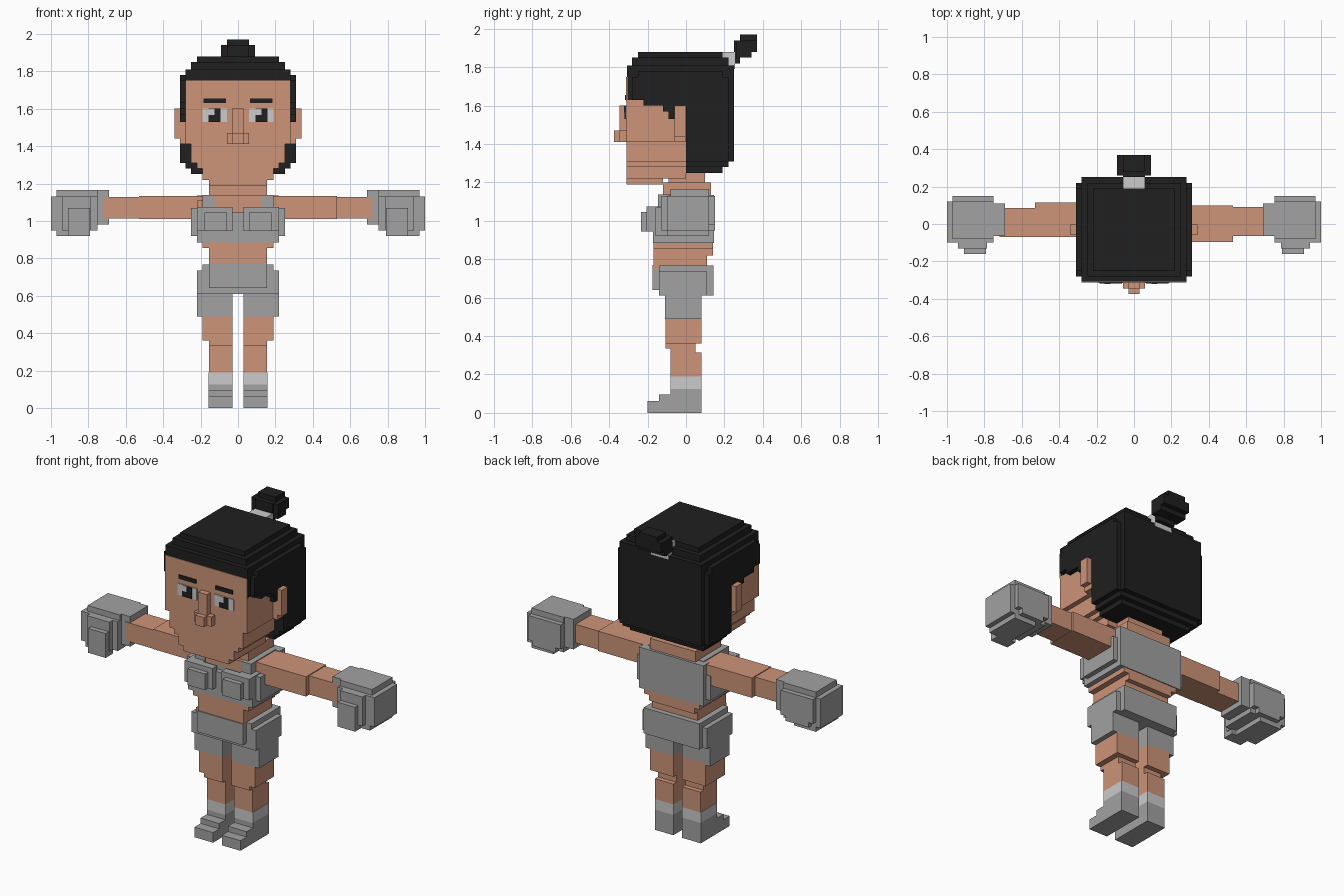
import bpy, bmesh


def material(name, rgb):
    m = bpy.data.materials.new(name)
    m.diffuse_color = (*rgb, 1)
    return m


SKIN = material("skin", (0.61, 0.295, 0.19))
BLACK = material("black_hair", (0.014, 0.014, 0.014))
GREY = material("grey_cloth", (0.36, 0.36, 0.36))
LIGHT = material("light_grey", (0.60, 0.60, 0.60))


def blocks(name, mat, boxes, sides=(1,)):
    """One object made of boxes (x0, x1, y0, y1, z0, z1), repeated for each side."""
    bm = bmesh.new()
    for s in sides:
        for x0, x1, y0, y1, z0, z1 in boxes:
            v = [bm.verts.new((s * x, y, z)) for z in (z0, z1)
                 for x, y in ((x0, y0), (x1, y0), (x1, y1), (x0, y1))]
            for f in ((3, 2, 1, 0), (4, 5, 6, 7), (0, 1, 5, 4),
                      (1, 2, 6, 5), (2, 3, 7, 6), (3, 0, 4, 7)):
                bm.faces.new([v[i] for i in f])
    bmesh.ops.recalc_face_normals(bm, faces=bm.faces)
    me = bpy.data.meshes.new(name)
    bm.to_mesh(me)
    bm.free()
    me.materials.append(mat)
    ob = bpy.data.objects.new(name, me)
    bpy.context.collection.objects.link(ob)


def layers(name, mat, rows):
    """Stacked centred boxes (half_width, y0, y1, z0, z1)."""
    blocks(name, mat, [(-w, w, *r) for w, *r in rows])


BOTH = (1, -1)

# Head: face, chin steps and forehead plate
layers("head", SKIN, [
    (0.155, -0.31, -0.12, 1.19, 1.22),
    (0.19, -0.31, 0.0, 1.22, 1.28),
    (0.22, -0.31, 0.0, 1.28, 1.31),
    (0.25, -0.31, 0.0, 1.31, 1.41),
    (0.28, -0.31, 0.0, 1.41, 1.63),
    (0.28, -0.312, -0.304, 1.62, 1.75)])
layers("nose", SKIN, [
    (0.03, -0.345, -0.30, 1.41, 1.60),
    (0.06, -0.345, -0.30, 1.41, 1.47),
    (0.03, -0.375, -0.34, 1.41, 1.47)])
blocks("ears", SKIN, [
    (0.27, 0.34, -0.06, -0.002, 1.44, 1.60),
    (0.27, 0.31, -0.06, -0.002, 1.41, 1.45)], BOTH)

# Hair: cap with stepped top, back volume and sideburns
layers("hair", BLACK, [
    (0.25, 0.0, 0.19, 1.25, 1.29),
    (0.28, 0.0, 0.22, 1.28, 1.32),
    (0.31, 0.0, 0.22, 1.31, 1.75),
    (0.28, 0.0, 0.25, 1.31, 1.81),
    (0.28, -0.308, 0.1, 1.63, 1.81),
    (0.31, -0.28, 0.1, 1.63, 1.75),
    (0.31, -0.25, 0.19, 1.74, 1.78),
    (0.25, -0.28, 0.22, 1.80, 1.85),
    (0.22, -0.25, 0.19, 1.84, 1.88)])
blocks("sideburns", BLACK, [
    (0.27, 0.31, -0.22, -0.12, 1.60, 1.64),
    (0.27, 0.31, -0.12, -0.09, 1.57, 1.64),
    (0.27, 0.31, -0.09, -0.06, 1.53, 1.64),
    (0.27, 0.31, -0.06, 0.01, 1.60, 1.64)], BOTH)
layers("hair_tie", LIGHT, [(0.06, 0.19, 0.255, 1.79, 1.88)])
layers("hair_bun", BLACK, [
    (0.06, 0.25, 0.28, 1.82, 1.94),
    (0.09, 0.26, 0.34, 1.85, 1.94),
    (0.09, 0.28, 0.37, 1.88, 1.94),
    (0.06, 0.28, 0.37, 1.88, 1.97)])

# Face details
blocks("eye_whites", LIGHT, [(0.06, 0.19, -0.316, -0.309, 1.53, 1.60)], BOTH)
blocks("pupils", BLACK, [(0.093, 0.157, -0.319, -0.313, 1.53, 1.60)], BOTH)
blocks("eye_glints", LIGHT, [(-0.157, -0.125, -0.322, -0.316, 1.565, 1.60),
                             (0.093, 0.125, -0.322, -0.316, 1.565, 1.60)])
blocks("eyebrows", BLACK, [(0.065, 0.185, -0.317, -0.309, 1.63, 1.655)], BOTH)

# Neck, chest and waist
layers("neck", SKIN, [
    (0.155, -0.12, 0.13, 1.12, 1.20),
    (0.125, -0.09, 0.10, 1.18, 1.26)])
layers("torso", SKIN, [
    (0.22, -0.08, 0.10, 0.98, 1.11),
    (0.125, -0.14, 0.10, 1.00, 1.135),
    (0.19, -0.168, 0.14, 0.855, 0.89),
    (0.155, -0.168, 0.14, 0.82, 0.86),
    (0.155, -0.168, 0.11, 0.75, 0.83)])

# Sports top with cups, straps and solid back
layers("top_band", GREY, [
    (0.22, -0.172, 0.142, 0.885, 1.045),
    (0.25, -0.14, 0.12, 0.92, 1.07),
    (0.22, 0.09, 0.145, 0.885, 1.135)])
blocks("top_cups", GREY, [
    (0.125, 0.22, -0.17, 0.0, 1.03, 1.075),
    (0.03, 0.22, -0.205, -0.16, 0.945, 1.075),
    (0.06, 0.18, -0.235, -0.20, 0.945, 1.045)], BOTH)
blocks("top_straps", GREY, [(0.125, 0.19, -0.145, 0.10, 1.05, 1.138)], BOTH)

# Arms
blocks("right_arm", SKIN, [
    (0.18, 0.53, -0.095, 0.10, 1.01, 1.132),
    (0.52, 0.72, -0.065, 0.09, 1.012, 1.127)])
blocks("left_arm", SKIN, [
    (-0.53, -0.18, -0.07, 0.115, 1.01, 1.132),
    (-0.72, -0.52, -0.07, 0.085, 1.012, 1.127)])

# Padded gloves with thumbs
blocks("gloves", GREY, [
    (0.69, 0.79, -0.065, 0.11, 0.98, 1.165),
    (0.75, 1.0, -0.10, 0.12, 0.95, 1.13),
    (0.75, 0.97, -0.10, 0.15, 0.98, 1.13),
    (0.75, 0.97, -0.08, 0.12, 0.98, 1.165),
    (0.785, 0.94, -0.13, 0.15, 0.95, 1.13),
    (0.82, 0.97, -0.10, 0.12, 0.92, 1.0),
    (0.79, 0.91, -0.16, -0.09, 0.92, 1.07)], BOTH)

# Shorts
layers("shorts", GREY, [
    (0.155, -0.175, 0.11, 0.64, 0.77),
    (0.19, -0.14, 0.142, 0.61, 0.768),
    (0.22, -0.14, 0.11, 0.61, 0.735)])
blocks("shorts_legs", GREY, [(0.03, 0.22, -0.11, 0.08, 0.49, 0.63)], BOTH)

# Legs, socks and shoes
blocks("legs", SKIN, [
    (0.03, 0.19, -0.108, 0.08, 0.36, 0.50),
    (0.03, 0.155, -0.108, 0.05, 0.335, 0.37),
    (0.03, 0.155, -0.08, 0.05, 0.30, 0.35),
    (0.03, 0.155, -0.08, 0.08, 0.19, 0.315)], BOTH)
blocks("socks", LIGHT, [(0.03, 0.157, -0.08, 0.08, 0.125, 0.19)], BOTH)
blocks("shoes", GREY, [
    (0.03, 0.157, -0.08, 0.08, 0.0, 0.125),
    (0.03, 0.157, -0.14, -0.07, 0.0, 0.095),
    (0.03, 0.157, -0.20, -0.13, 0.0, 0.062)], BOTH)
